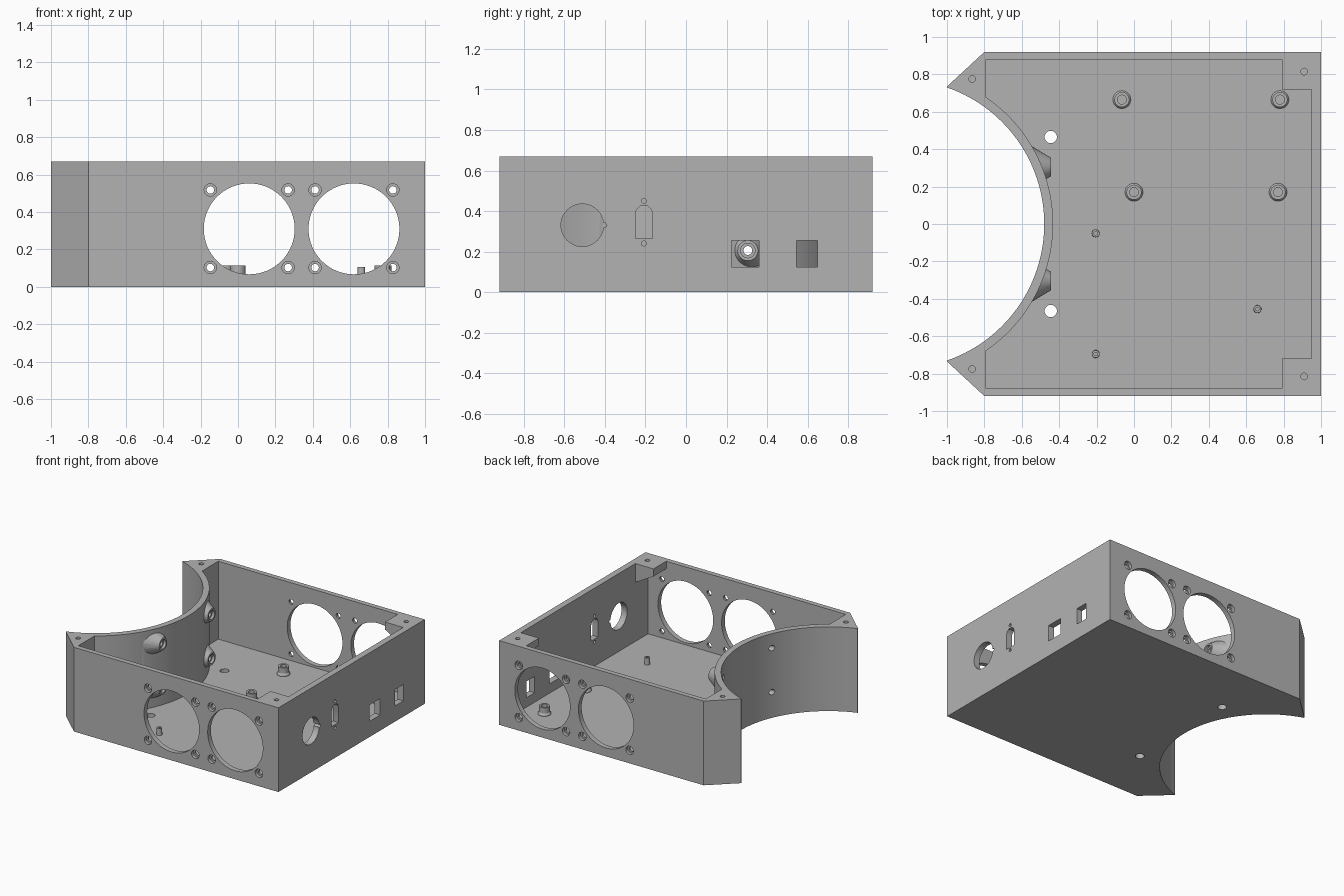
import bpy, bmesh, math
from mathutils import Vector

if "Cube" in bpy.data.objects:
    bpy.data.objects.remove(bpy.data.objects["Cube"])

grey = bpy.data.materials.new("grey plastic")
grey.diffuse_color = (0.45, 0.45, 0.45, 1)
grey.use_nodes = True
grey.node_tree.nodes["Principled BSDF"].inputs["Base Color"].default_value = grey.diffuse_color

H, WALL_R, IN_R, CX = 0.67, 0.7725, 0.82, -1.2525   # height, bay radii, bay centre
FLOOR = 0.05


def circle(u, v, r, n=32):
    return [(u + r * math.cos(2 * math.pi * i / n),
             v + r * math.sin(2 * math.pi * i / n)) for i in range(n)]


def rect(u0, u1, v0, v1):
    return [(u0, v0), (u1, v0), (u1, v1), (u0, v1)]


def loft(axis, *rings):
    """Closed solid through (profile, position) rings along an axis."""
    place = {'x': lambda u, v, w: Vector((w, u, v)),
             'y': lambda u, v, w: Vector((u, w, v)),
             'z': lambda u, v, w: Vector((u, v, w))}[axis]
    return [[place(u, v, w) for u, v in pts] for pts, w in rings]


def prism(axis, pts, lo, hi):
    return loft(axis, (pts, lo), (pts, hi))


def make(name, solids):
    bm = bmesh.new()
    for rings in solids:
        rows = [[bm.verts.new(p) for p in ring] for ring in rings]
        n = len(rows[0])
        for a, b in zip(rows, rows[1:]):
            for i in range(n):
                j = (i + 1) % n
                bm.faces.new((a[i], a[j], b[j], b[i]))
        bm.faces.new(rows[0])
        bm.faces.new(rows[-1])
    bmesh.ops.recalc_face_normals(bm, faces=bm.faces)
    me = bpy.data.meshes.new(name)
    bm.to_mesh(me)
    bm.free()
    me.materials.append(grey)
    ob = bpy.data.objects.new(name, me)
    bpy.context.collection.objects.link(ob)
    return ob


def select(ob):
    bpy.ops.object.select_all(action='DESELECT')
    ob.select_set(True)
    bpy.context.view_layer.objects.active = ob


def combine(ob, solids, op='DIFFERENCE'):
    tool = make("cutter", solids)
    mod = ob.modifiers.new("cut", 'BOOLEAN')
    mod.operation, mod.solver, mod.object = op, 'EXACT', tool
    select(ob)
    bpy.ops.object.modifier_apply(modifier=mod.name)
    bpy.data.objects.remove(tool)


def smooth(ob):
    select(ob)
    bpy.ops.object.shade_smooth_by_angle(angle=math.radians(30))


# Outer block with chamfered left corners
case = make("case", [prism('z', [(-1, -0.735), (-0.8, -0.92), (1, -0.92),
                                 (1, 0.92), (-0.8, 0.92), (-1, 0.735)], 0, H)])

# Main cavity, following the curved bay and leaving the right corner tabs
a0 = math.acos((-0.79 - CX) / IN_R)
arc = [(CX + IN_R * math.cos(a0 - 2 * a0 * i / 48),
        IN_R * math.sin(a0 - 2 * a0 * i / 48)) for i in range(49)]
combine(case, [prism('z', arc + [(-0.79, -0.88), (0.79, -0.88), (0.79, -0.72), (0.95, -0.72),
                                 (0.95, 0.72), (0.79, 0.72), (0.79, 0.88), (-0.79, 0.88)],
                     FLOOR, H + 0.1)])

# Space below the sloped corner tabs
under = [(0.7, FLOOR), (0.95, FLOOR), (0.95, 0.52), (0.79, 0.61), (0.7, 0.61)]
combine(case, [prism('y', under, 0.65, 0.88), prism('y', under, -0.88, -0.65)])

# Conical screw bosses on the curved wall
bosses = [(s * 0.305, z) for s in (-1, 1) for z in (0.205, 0.555)]
combine(case, [loft('x', (circle(y, z, 0.143), -0.6), (circle(y, z, 0.05), -0.445))
               for y, z in bosses], 'UNION')

# Round bay and fan openings
fans = (0.06, 0.62)
combine(case, [prism('z', circle(CX, 0, WALL_R, 160), -0.2, H + 0.2)] +
        [prism('y', circle(x, 0.31, 0.243, 64), -1.1, 1.1) for x in fans])

# Screw holes, wiring holes and side connectors
fan_screws = [(x + dx, z) for x in fans for dx in (-0.208, 0.208) for z in (0.103, 0.518)]
holes = [prism('y', circle(x, z, 0.02, 24), -1.1, 1.1) for x, z in fan_screws]
holes += [prism('x', circle(y, z, 0.022, 24), -0.75, -0.4) for y, z in bosses]
for s in (-1, 1):
    holes += [prism('z', circle(-0.445, s * 0.465, 0.033), -0.1, 0.15),
              prism('z', circle(-0.865, s * 0.775, 0.018, 24), 0.55, H + 0.1),
              prism('z', circle(0.91, s * 0.815, 0.018, 24), 0.57, H + 0.1)]
side = [circle(-0.512, 0.33, 0.105, 48),
        [(-0.25, 0.265), (-0.165, 0.265), (-0.165, 0.39), (-0.172, 0.408), (-0.19, 0.425),
         (-0.225, 0.425), (-0.243, 0.408), (-0.25, 0.39)],
        circle(-0.208, 0.24, 0.012, 16), circle(-0.208, 0.45, 0.012, 16),
        rect(0.225, 0.36, 0.125, 0.255), rect(0.545, 0.65, 0.125, 0.255)]
holes += [prism('x', p, 0.9, 1.1) for p in side]
combine(case, holes)

# Counterbores and the key notch of the round connector
bores = [prism('y', circle(x, z, 0.033, 24), s * 0.895, s * 1.0)
         for x, z in fan_screws for s in (-1, 1)]
bores += [prism('x', circle(y, z, 0.036, 24), -0.465, -0.4) for y, z in bosses]
bores += [prism('x', circle(-0.403, 0.33, 0.012, 16), 0.9, 1.1)]
combine(case, bores)
smooth(case)


# Hollow standoffs on the floor
def standoff(name, x, y, base, r, bore, top):
    ob = make(name, [loft('z', (circle(x, y, base), FLOOR - 0.01), (circle(x, y, base), FLOOR + 0.008),
                          (circle(x, y, r), FLOOR + 0.02), (circle(x, y, r), top))])
    combine(ob, [prism('z', circle(x, y, bore, 24), FLOOR + 0.005, top + 0.1)])
    smooth(ob)


for x, y in ((-0.065, 0.665), (0.78, 0.665), (0, 0.17), (0.77, 0.17)):
    standoff("board_standoff", x, y, 0.048, 0.04, 0.024, 0.115)
for x, y in ((-0.205, -0.05), (-0.205, -0.695), (0.66, -0.455)):
    standoff("small_standoff", x, y, 0.021, 0.02, 0.009, 0.105)
